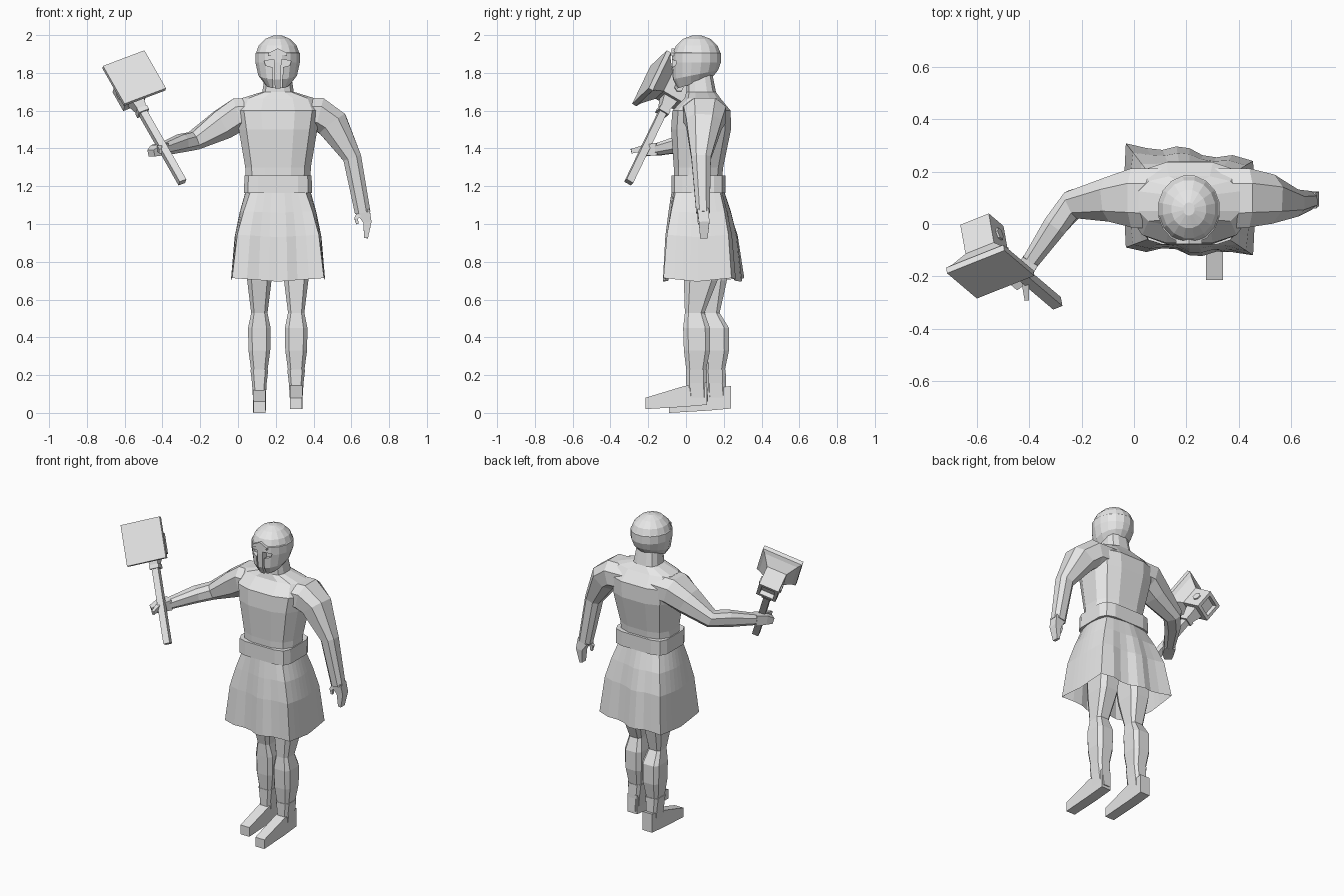
import bpy, bmesh
from math import cos, sin, pi
from mathutils import Vector, Matrix

default = bpy.data.objects.get("Cube")
if default:
    bpy.data.objects.remove(default)

grey = bpy.data.materials.new("plain_grey")
grey.use_nodes = True
tone = (0.8, 0.8, 0.8, 1)
grey.diffuse_color = tone
grey.node_tree.nodes["Principled BSDF"].inputs["Base Color"].default_value = tone

X, Y, Z = Vector((1, 0, 0)), Vector((0, 1, 0)), Vector((0, 0, 1))
CX = 0.212  # body centre line


def section(c, u, v, n=8, e=1.0):
    """Superellipse ring: e=1 is round, e=0 with n=4 is a box."""
    def power(t):
        return (1 if t > 0 else -1) * abs(t) ** e
    angles = [2 * pi * (i + 0.5) / n for i in range(n)]
    return [Vector(c) + u * power(cos(a)) + v * power(sin(a)) for a in angles]


def loft(name, rings, cap=True, matrix=None):
    """Skin a list of equal rings, with flat faces."""
    bm = bmesh.new()
    loops = [[bm.verts.new(p) for p in ring] for ring in rings]
    for a, b in zip(loops, loops[1:]):
        for i in range(len(a)):
            j = (i + 1) % len(a)
            bm.faces.new((a[i], a[j], b[j], b[i]))
    if cap:
        bm.faces.new(loops[0][::-1])
        bm.faces.new(loops[-1])
    bmesh.ops.recalc_face_normals(bm, faces=bm.faces[:])
    if matrix:
        bm.transform(matrix)
    mesh = bpy.data.meshes.new(name)
    bm.to_mesh(mesh)
    bm.free()
    mesh.materials.append(grey)
    obj = bpy.data.objects.new(name, mesh)
    bpy.context.collection.objects.link(obj)
    return obj


def stack(name, levels, n, e=1.0):
    """Horizontal rings given as z, centre x, half width, front y, back y."""
    rings = []
    for z, cx, hx, y0, y1 in levels:
        cy = (y0 + y1) / 2
        rings.append(section((cx, cy, z), X * hx, Y * (y1 - y0) / 2, n, e))
    return loft(name, rings)


def tube(name, path, ref, n=8, e=1.0):
    """Limb along a path of (point, half width, half width along ref)."""
    pts = [Vector(p[0]) for p in path]
    rings = []
    for i, (p, ru, rv) in enumerate(path):
        t = (pts[min(i + 1, len(pts) - 1)] - pts[max(i - 1, 0)]).normalized()
        v = (ref - t * ref.dot(t)).normalized()
        rings.append(section(p, t.cross(v) * ru, v * rv, n, e))
    return loft(name, rings)


# torso and neck
stack("torso", [
    (1.20, CX, 0.175, -0.065, 0.19), (1.30, CX, 0.178, -0.068, 0.20),
    (1.50, CX, 0.213, -0.083, 0.242), (1.60, CX, 0.23, -0.076, 0.24),
    (1.665, CX, 0.20, -0.01, 0.185), (1.70, CX, 0.085, 0.0, 0.16),
    (1.80, CX, 0.07, 0.0, 0.14)], 12, 0.7)

# belt
stack("belt", [(1.165, CX, 0.183, -0.08, 0.21),
               (1.258, CX, 0.18, -0.08, 0.21)], 12, 0.4)

# pleated skirt with square corners, skewed towards the right at the back
rings = []
N = 32
for z, flare in [(1.18, 0.0), (1.06, 0.42), (0.93, 0.75), (0.695, 1.0)]:
    hx = 0.17 + 0.08 * flare
    ring = []
    for i in range(N):
        c, s = cos(2 * pi * i / N), sin(2 * pi * i / N)
        square = max(abs(c), abs(s)) ** (0.5 + 0.42 * flare)
        px, py = c / square, s / square
        back = 0.20 + flare * (0.08 - 0.035 * px)
        front = -0.075 - flare * (0.035 + 0.015 * px)
        pleat = 1 + 0.05 * flare * (1 if i % 4 < 2 else -1) * (abs(s) > 0.71)
        y = (front + back) / 2 + (back - front) / 2 * py * pleat
        ring.append(Vector((CX + hx * px, y, z + 0.02 * flare * abs(px * py))))
    rings.append(ring)
loft("skirt", rings, cap=False)

# legs, ankle cuffs and feet; the left one steps forward
for side, x, dy, dz in (("left", 0.308, 0.0, 0.02), ("right", 0.113, 0.1, 0.0)):
    shift = dy * 0.2
    stack(side + "_leg", [
        (0.90, x, 0.075, -0.02 + shift, 0.20 + shift),
        (0.70, x, 0.067, -0.015 + dy * 0.5, 0.17 + dy * 0.5),
        (0.53, x, 0.045, -0.008 + dy * 0.9, 0.10 + dy * 0.8),
        (0.45, x, 0.062, -0.018 + dy, 0.13 + dy),
        (0.33, x, 0.06, -0.014 + dy, 0.13 + dy),
        (0.225, x, 0.045, 0.0 + dy, 0.108 + dy),
        (0.06, x, 0.034, 0.005 + dy, 0.12 + dy)], 8, 0.5)
    stack(side + "_ankle_cuff", [
        (0.13, x, 0.037, 0.0 + dy, 0.114 + dy),
        (0.23, x, 0.049, -0.003 + dy, 0.112 + dy)], 8, 0.45)
    fy = dy * 1.25
    loft(side + "_foot", [
        section((x, y + fy, z + dz), X * hx, Z * hz, 4, 0)
        for y, z, hx, hz in [(-0.215, 0.03, 0.032, 0.03), (-0.01, 0.067, 0.034, 0.055),
                             (0.112, 0.083, 0.034, 0.06)]])

# hanging left arm with hand and thumb
tube("left_arm", [
    ((0.29, 0.095, 1.585), 0.085, 0.125), ((0.43, 0.1, 1.58), 0.095, 0.12),
    ((0.50, 0.095, 1.53), 0.09, 0.10), ((0.605, 0.08, 1.35), 0.052, 0.055),
    ((0.66, 0.09, 1.06), 0.044, 0.038)], Y, 8, 0.8)
tube("left_hand", [
    ((0.662, 0.09, 1.07), 0.036, 0.03), ((0.685, 0.096, 1.01), 0.022, 0.028),
    ((0.678, 0.095, 0.925), 0.010, 0.02)], Y, 4, 0)
tube("left_thumb", [
    ((0.655, 0.08, 1.07), 0.016, 0.016), ((0.625, 0.07, 1.03), 0.01, 0.01),
    ((0.632, 0.07, 1.0), 0.007, 0.007)], Y, 4, 0)

# raised right arm with gripping hand
tube("right_arm", [
    ((0.13, 0.095, 1.585), 0.125, 0.085), ((0.0, 0.1, 1.578), 0.12, 0.095),
    ((-0.085, 0.095, 1.525), 0.09, 0.085), ((-0.235, 0.075, 1.44), 0.058, 0.052),
    ((-0.30, -0.005, 1.428), 0.05, 0.05), ((-0.40, -0.15, 1.395), 0.034, 0.034)],
    Z, 8, 0.8)
tube("right_hand", [
    ((-0.395, -0.14, 1.397), 0.033, 0.033), ((-0.43, -0.20, 1.39), 0.034, 0.028),
    ((-0.46, -0.235, 1.375), 0.022, 0.018)], Z, 4, 0)
tube("right_thumb", [
    ((-0.40, -0.16, 1.395), 0.018, 0.018), ((-0.415, -0.23, 1.40), 0.014, 0.016),
    ((-0.41, -0.29, 1.385), 0.008, 0.012)], Z, 4, 0)

# helmet: tapered cheeks, slight rim and dome
rings = []
for z, hx, hy, cy, tilt in [
        (1.745, 0.068, 0.093, 0.045, 0.3), (1.79, 0.104, 0.122, 0.05, 0.2),
        (1.855, 0.12, 0.132, 0.055, 0), (1.905, 0.12, 0.132, 0.055, 0),
        (1.908, 0.116, 0.127, 0.057, 0), (1.945, 0.102, 0.112, 0.057, 0),
        (1.98, 0.067, 0.074, 0.057, 0), (1.998, 0.022, 0.025, 0.057, 0)]:
    ring = section((CX - 0.002, cy, z), X * hx, Y * hy, 16)
    for p in ring:
        p.z += (p.y - cy) * tilt
    rings.append(ring)
helmet = loft("helmet", rings)


def plate(name, outline, y0, y1):
    return loft(name, [[Vector((CX - 0.002 + x, y, z)) for x, z in outline] for y in (y0, y1)])


# eye and cheek openings either side of the nose guard
opening = [(0.014, 1.69), (0.024, 1.69), (0.028, 1.83), (0.064, 1.84),
           (0.072, 1.863), (0.02, 1.872)]
for side, s in (("left", 1), ("right", -1)):
    cutter = plate(side + "_eye_cutter", [(s * x, z) for x, z in opening], -0.2, -0.035)
    cutter.hide_render = True
    cutter.hide_set(True)
    cut = helmet.modifiers.new(side + "_opening", 'BOOLEAN')
    cut.operation = 'DIFFERENCE'
    cut.object = cutter
    cut.solver = 'EXACT'
plate("brow_ridge", [(-0.05, 1.89), (0, 1.90), (0.05, 1.89),
                     (0.05, 1.905), (0, 1.93), (-0.05, 1.905)], -0.077, -0.03)

# hammer frame: along the plate, backwards, and up the handle
up = Vector((-0.455, 0.386, 0.80)).normalized()
across = Vector((0.857, 0.367, 0.367))
across = (across - up * across.dot(up)).normalized()
back = up.cross(across)
frame = Matrix((across, back, up)).transposed().to_4x4()
frame.translation = (-0.548, -0.193, 1.778)

loft("hammer_head", [section((0, y, 0), X * h, Z * h, 4, 0) for y, h in [
    (0, 0.125), (0.025, 0.125), (0.04, 0.105), (0.09, 0.062),
    (0.22, 0.062), (0.22, 0.042), (0.19, 0.042)]], matrix=frame)
for name, z0, z1, h0, h1 in [("hammer_handle", -0.605, -0.05, 0.02, 0.02),
                             ("hammer_upper_collar", -0.125, -0.06, 0.025, 0.04),
                             ("hammer_lower_collar", -0.15, -0.125, 0.03, 0.03)]:
    loft(name, [section((0, 0.145, z), X * h, Y * h, 4, 0)
                for z, h in ((z0, h0), (z1, h1))], matrix=frame)
for side, s in (("left", 1), ("right", -1)):
    loft(side + "_hammer_stud", [section((s * x, 0.155, 0), Y * 0.025, Z * 0.025, 6)
                                 for x in (0.06, 0.07)], matrix=frame)
